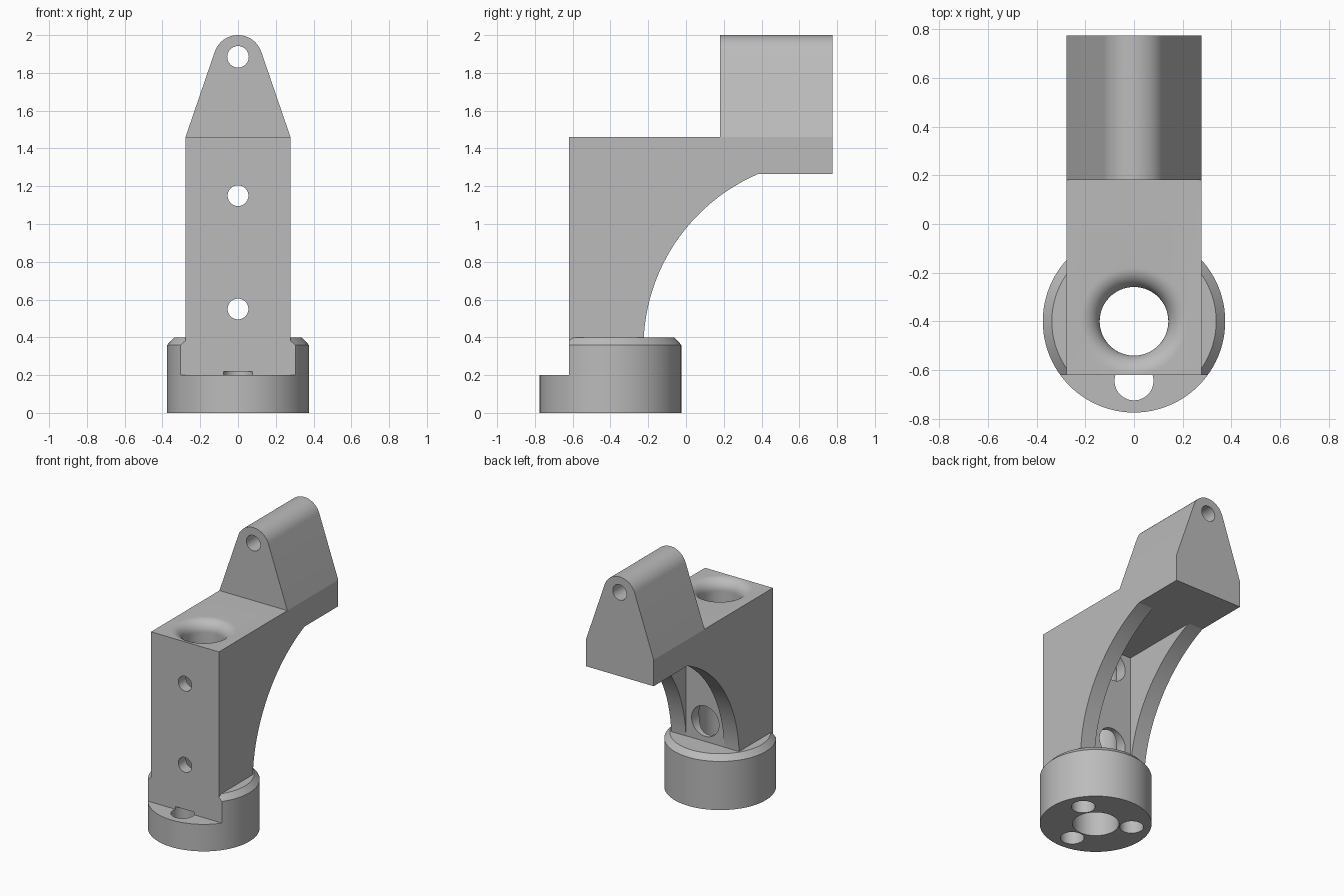
import bpy, bmesh
from math import pi, sin, cos, atan2, acos, hypot, sqrt, radians
from mathutils import Matrix, Vector

cube = bpy.data.objects.get("Cube")
if cube:
    bpy.data.objects.remove(cube, do_unlink=True)

grey = bpy.data.materials.new("plain grey")
grey.use_nodes = True
COLOUR = (0.5, 0.5, 0.5, 1)
grey.diffuse_color = COLOUR
grey.node_tree.nodes["Principled BSDF"].inputs["Base Color"].default_value = COLOUR

AXIS_Y = -0.4       # centre line of the base and the bore
HALF_W = 0.278      # half width of the bracket
FRONT = -0.62
BACK = 0.775
DECK = 1.46         # top of the arm
UNDER = 1.265       # underside of the arm
ARC_Z = 0.345       # centre height of the unit-radius back curve


def finish(name, bm):
    bmesh.ops.recalc_face_normals(bm, faces=bm.faces)
    mesh = bpy.data.meshes.new(name)
    bm.to_mesh(mesh)
    bm.free()
    mesh.materials.append(grey)
    obj = bpy.data.objects.new(name, mesh)
    bpy.context.collection.objects.link(obj)
    return obj


def prism(name, points, sweep):
    """Closed outline pushed along the sweep vector."""
    bm = bmesh.new()
    face = bm.faces.new([bm.verts.new(p) for p in points])
    out = bmesh.ops.extrude_face_region(bm, geom=[face])
    verts = [v for v in out["geom"] if isinstance(v, bmesh.types.BMVert)]
    bmesh.ops.translate(bm, verts=verts, vec=Vector(sweep))
    return finish(name, bm)


def box(name, low, high):
    (x0, y0, z0), (x1, y1, z1) = low, high
    base = [(x0, y0, z0), (x1, y0, z0), (x1, y1, z0), (x0, y1, z0)]
    return prism(name, base, (0, 0, z1 - z0))


def lathe(name, profile, x=0, y=AXIS_Y, sides=96):
    """Radius and height pairs turned round a vertical axis."""
    bm = bmesh.new()
    rings = [[bm.verts.new((x + r * cos(2 * pi * i / sides),
                            y + r * sin(2 * pi * i / sides), z))
              for i in range(sides)] for r, z in profile]
    for a, b in zip(rings, rings[1:]):
        for i in range(sides):
            j = (i + 1) % sides
            bm.faces.new((a[i], a[j], b[j], b[i]))
    bm.faces.new(rings[0])
    bm.faces.new(rings[-1])
    return finish(name, bm)


def drill(name, radius, z, y0, y1, sides=48):
    """Horizontal round cutter running front to back."""
    ring = [(radius * cos(2 * pi * i / sides), y0, z + radius * sin(2 * pi * i / sides))
            for i in range(sides)]
    return prism(name, ring, (0, y1 - y0, 0))


def combine(target, tool, operation):
    """Apply a boolean, then drop the tool."""
    tool.hide_render = True
    mod = target.modifiers.new("cut", 'BOOLEAN')
    mod.operation, mod.object, mod.solver = operation, tool, 'EXACT'
    graph = bpy.context.evaluated_depsgraph_get()
    mesh = bpy.data.meshes.new_from_object(target.evaluated_get(graph))
    target.modifiers.clear()
    target.data = mesh
    bpy.data.objects.remove(tool, do_unlink=True)


# Arm: side outline with the concave back curve
start = atan2(UNDER - ARC_Z, -sqrt(1 - (UNDER - ARC_Z) ** 2))
end = pi + 0.045
arc = [start + (end - start) * i / 40 for i in range(41)]
side = [(-0.7, 0.3), (-0.7, DECK), (0.18, DECK), (0.18, 2.1), (BACK, 2.1), (BACK, UNDER)]
side += [(BACK + cos(a), ARC_Z + sin(a)) for a in arc]
bracket = prism("bracket", [(-0.4, y, z) for y, z in side], (0.8, 0, 0))

# Front silhouette: straight sides, slopes tangent to a rounded crest
crest_r, crest_z = 0.13, 1.87
drop = crest_z - DECK
tangent = atan2(-drop, HALF_W) + acos(crest_r / hypot(HALF_W, drop))
crest = [tangent + (pi - 2 * tangent) * i / 24 for i in range(25)]
outline = [(-HALF_W, DECK), (-HALF_W, 0.1), (HALF_W, 0.1), (HALF_W, DECK)]
outline += [(crest_r * cos(a), crest_z + crest_r * sin(a)) for a in crest]
combine(bracket, prism("silhouette", [(x, -1, z) for x, z in outline], (0, 2, 0)), 'INTERSECT')

# Channel between the two back ribs
curve_end = BACK + cos(start)
combine(bracket, box("channel", (-0.157, -0.225, 0.2), (0.157, curve_end, UNDER)), 'DIFFERENCE')

# Round chamfered base with its front step
combine(bracket, lathe("base", [(0.375, 0), (0.375, 0.36), (0.338, 0.4)]), 'UNION')
combine(bracket, box("front_step", (-1, -1, 0.2), (1, FRONT, 3)), 'DIFFERENCE')

# Vertical bore with a rounded mouth and a wider foot
lip = 0.08
mouth = [(0.141 + lip * (1 - cos(a)), DECK - lip + lip * sin(a))
         for a in [radians(90) * i / 12 for i in range(13)]]
bore = [(0.156, -0.1), (0.156, 0.22), (0.141, 0.22)] + mouth + [(0.141 + lip, DECK + 0.1)]
combine(bracket, lathe("bore", bore), 'DIFFERENCE')

# Three blind pin holes under the base
for k in range(3):
    a = radians(-90 + 120 * k)
    pin = lathe("pin_hole", [(0.08, -0.1), (0.08, 0.22)],
                0.245 * cos(a), AXIS_Y + 0.245 * sin(a), 48)
    combine(bracket, pin, 'DIFFERENCE')

# Screw holes in front, wider access holes behind, and the crest hole
for z in (0.55, 1.15):
    combine(bracket, drill("screw_hole", 0.055, z, -1, AXIS_Y), 'DIFFERENCE')
    combine(bracket, drill("access_hole", 0.112, z, AXIS_Y, -0.1), 'DIFFERENCE')
combine(bracket, drill("crest_hole", 0.057, 1.885, 0, 1), 'DIFFERENCE')

# Smooth curved faces, keep crisp edges
bpy.ops.object.select_all(action='DESELECT')
bracket.select_set(True)
bpy.context.view_layer.objects.active = bracket
bpy.ops.object.shade_smooth_by_angle(angle=radians(15))
